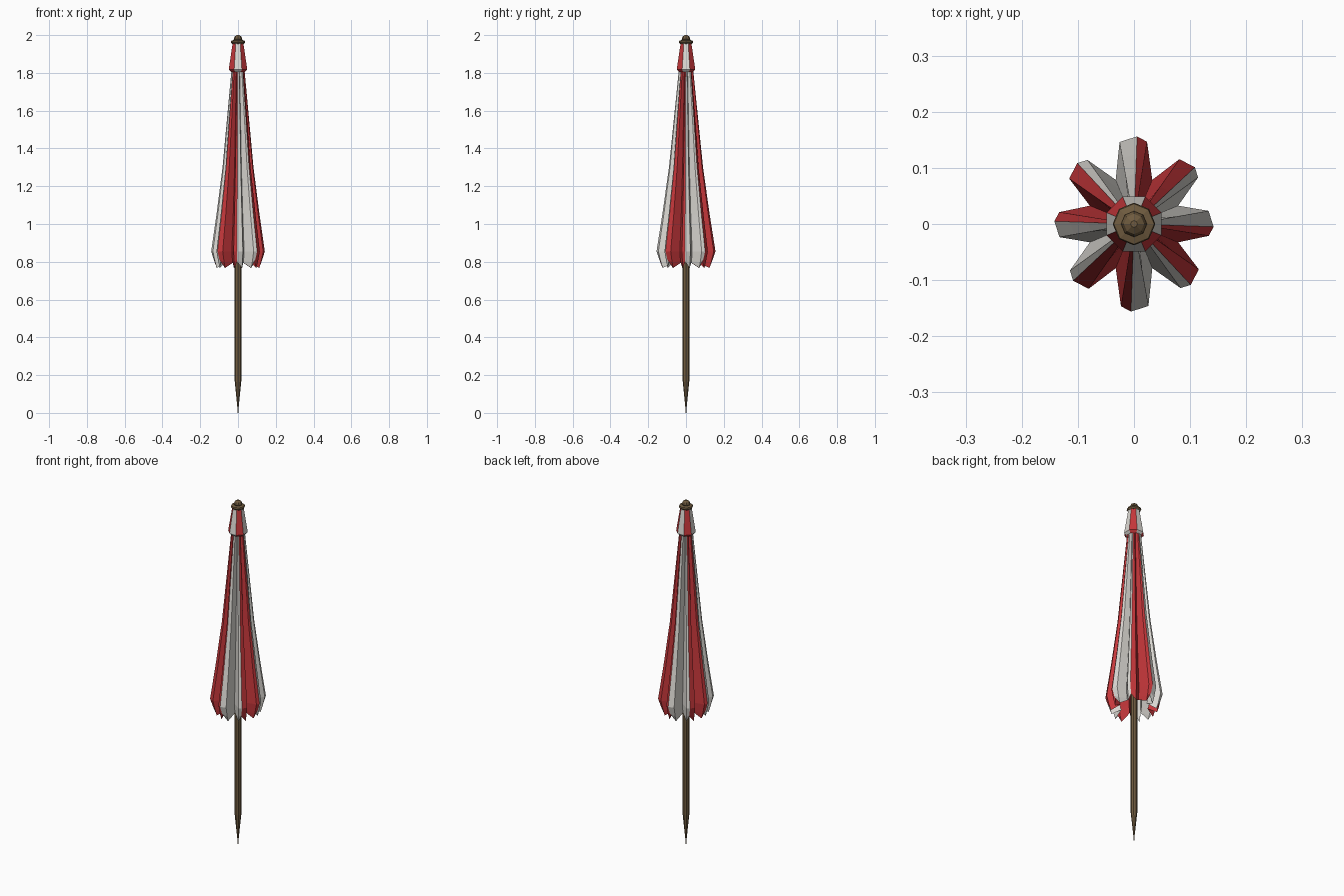
import bpy, bmesh, math

if "Cube" in bpy.data.objects:
    bpy.data.objects.remove(bpy.data.objects["Cube"])


def material(name, rgb):
    m = bpy.data.materials.new(name)
    m.diffuse_color = (*rgb, 1)
    m.use_nodes = True
    m.node_tree.nodes["Principled BSDF"].inputs["Base Color"].default_value = m.diffuse_color
    return m


RED = material("red cloth", (0.56, 0.038, 0.043))
WHITE = material("white cloth", (0.72, 0.70, 0.66))
WOOD = material("brown wood", (0.16, 0.105, 0.05))


def polar(r, deg, z):
    a = math.radians(deg)
    return (r * math.cos(a), r * math.sin(a), z)


def skin(name, rings, mats, rule=None, caps=False):
    """Loft closed rings of points; rule(column) gives the material index."""
    bm = bmesh.new()
    vs = [[bm.verts.new(p) for p in ring] for ring in rings]
    n = len(vs[0])
    for a, b in zip(vs, vs[1:]):
        for i in range(n):
            j = (i + 1) % n
            f = bm.faces.new((a[i], a[j], b[j], b[i]))
            f.material_index = rule(i) if rule else 0
    if caps:
        bm.faces.new(vs[0][::-1])
        bm.faces.new(vs[-1])
    me = bpy.data.meshes.new(name)
    bm.to_mesh(me)
    bm.free()
    for m in mats:
        me.materials.append(m)
    ob = bpy.data.objects.new(name, me)
    bpy.context.collection.objects.link(ob)
    return ob


def turned(name, profile, sides=8, phase=0, mats=(WOOD,), rule=None, caps=True):
    step = 360 / sides
    rings = [[polar(r, phase + i * step, z) for i in range(sides)] for r, z in profile]
    return skin(name, rings, mats, rule, caps)


# Wooden pole with its spike, collar and knob
turned("pole", [(0.0015, 0), (0.004, 0.035), (0.018, 0.175), (0.018, 1.96)])
turned("collar", [(0.030, 1.953), (0.038, 1.962), (0.036, 1.970), (0.022, 1.974)])
turned("knob", [(0.018, 1.968), (0.023, 1.979), (0.018, 1.992), (0.006, 2.0)])

# Top cap: eight alternating facets with a turned-in hem
turned("top_cap", [(0.040, 1.805), (0.053, 1.818), (0.030, 1.962)], phase=22.5,
       mats=(RED, WHITE), rule=lambda i: i % 2, caps=False)

# Folded canopy: four columns per rib (cw shoulder, ridge, ccw shoulder, valley)
# each level: height, ridge radius, valley ratio, hem rise for (ridge, shoulder, valley)
LEVELS = [(0.785, 0.120, 0.60, (0.015, -0.018, 0.01)),
          (0.805, 0.129, 0.60, (0.008, -0.008, 0.0)),
          (0.855, 0.142, 0.60, (0, 0, 0)),
          (1.05, 0.114, 0.58, (0, 0, 0)),
          (1.30, 0.082, 0.58, (0, 0, 0)),
          (1.80, 0.036, 0.65, (0, 0, 0)),
          (1.95, 0.025, 0.75, (0, 0, 0))]


def canopy_ring(z, r, valley, rise):
    ring = []
    for k in range(8):
        a = 45 * k
        s = (1.0, 1.045, 1.1, 1.045)[k % 4]     # slightly uneven folds
        ring += [polar(r * s * 0.95, a - 9, z + rise[1]),
                 polar(r * s, a - 2, z + rise[0]),
                 polar(r * s * 0.95, a + 10, z + rise[1]),
                 polar(r * valley, a + 22.5, z + rise[2])]
    return ring


# Colour changes at every ridge, so each panel runs from rib to rib
skin("canopy", [canopy_ring(*lv) for lv in LEVELS], (RED, WHITE),
     lambda i: 1 if ((i - 1) // 4) % 2 == 0 else 0)
